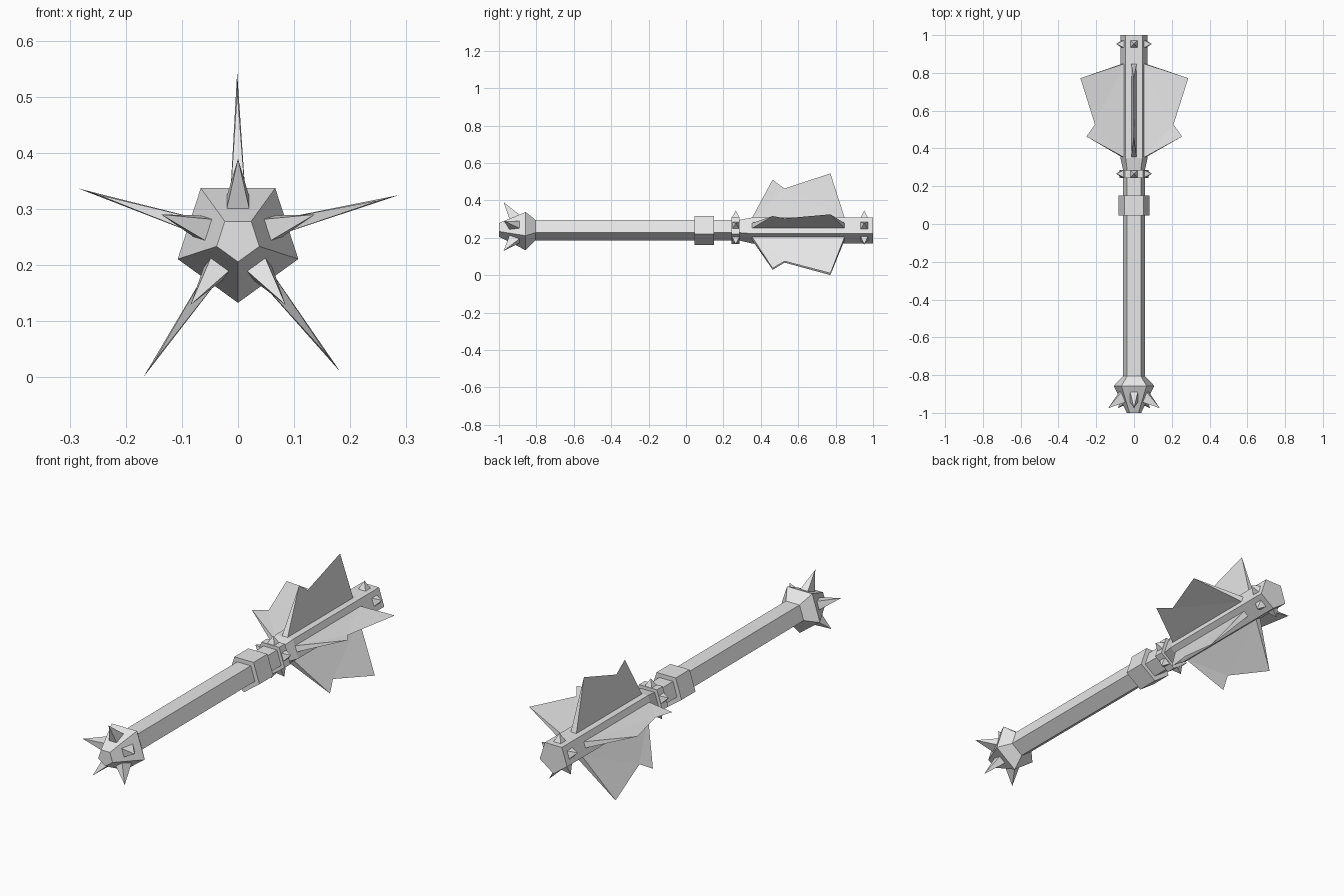
import bpy, bmesh
from math import radians, cos, sin
from mathutils import Vector

if "Cube" in bpy.data.objects:
    bpy.data.objects.remove(bpy.data.objects["Cube"])

AXIS_Z = 0.246
SIDES = 5
FACE_ANGLES = [90 + 72 * k for k in range(SIDES)]

steel = bpy.data.materials.new("grey_steel")
steel.use_nodes = True
steel.diffuse_color = (0.8, 0.8, 0.8, 1)
steel.node_tree.nodes["Principled BSDF"].inputs["Base Color"].default_value = (0.8, 0.8, 0.8, 1)


def point(angle, radius, y, side=0.0):
    """Point around the long axis; side shifts it along the tangent."""
    a = radians(angle)
    return Vector((radius * cos(a) - side * sin(a), y,
                   AXIS_Z + radius * sin(a) + side * cos(a)))


def build(name, bm):
    bmesh.ops.recalc_face_normals(bm, faces=bm.faces)
    mesh = bpy.data.meshes.new(name)
    bm.to_mesh(mesh)
    bm.free()
    mesh.materials.append(steel)
    obj = bpy.data.objects.new(name, mesh)
    bpy.context.collection.objects.link(obj)


def five_sided(name, profile):
    """Capped pentagonal body through (y, radius) stations."""
    bm = bmesh.new()
    rings = [[bm.verts.new(point(a + 36, r, y)) for a in FACE_ANGLES] for y, r in profile]
    for low, high in zip(rings, rings[1:]):
        for i in range(SIDES):
            j = (i + 1) % SIDES
            bm.faces.new((low[i], low[j], high[j], high[i]))
    bm.faces.new(rings[0])
    bm.faces.new(rings[-1])
    build(name, bm)


def spikes(name, back, front, half_width, tip):
    """Five square-based spikes; back, front and tip are (y, radius)."""
    for k, a in enumerate(FACE_ANGLES):
        bm = bmesh.new()
        base = [bm.verts.new(point(a, r, y, s * half_width))
                for (y, r), s in ((back, -1), (back, 1), (front, 1), (front, -1))]
        apex = bm.verts.new(point(a, tip[1], tip[0]))
        bm.faces.new(base)
        for i in range(4):
            bm.faces.new((base[i], base[(i + 1) % 4], apex))
        build(f"{name}_{k + 1}", bm)


def blade(name, angle, lean):
    """Notched wedge, thick at the root and sharp along its outline."""
    bm = bmesh.new()
    roots = [[bm.verts.new(point(angle, 0.055, y, s * 0.015)) for y in (0.35, 0.85)]
             for s in (-1, 1)]
    barb, notch, tip = [bm.verts.new(point(angle + lean, r, y))
                        for y, r in ((0.463, 0.264), (0.527, 0.217), (0.772, 0.298))]
    for near, far in roots:
        for tri in ((near, barb, notch), (near, notch, far), (notch, tip, far)):
            bm.faces.new(tri)
    (n1, f1), (n2, f2) = roots
    bm.faces.new((n1, n2, barb))
    bm.faces.new((f1, f2, tip))
    bm.faces.new((n1, f1, f2, n2))
    build(name, bm)


# Handle, fittings and head
five_sided("shaft", [(-0.83, 0.061), (0.30, 0.061)])
five_sided("pommel", [(-1.0, 0.04), (-0.857, 0.113), (-0.805, 0.061)])
five_sided("grip_collar", [(0.045, 0.086), (0.15, 0.086)])
five_sided("spiked_ring", [(0.243, 0.08), (0.287, 0.08)])
five_sided("head_core", [(0.287, 0.061), (0.35, 0.076), (1.0, 0.076)])

# Spikes on the pommel, ring and head end
spikes("pommel_spike", (-0.89, 0.077), (-0.944, 0.055), 0.02, (-0.975, 0.144))
spikes("ring_spike", (0.286, 0.062), (0.246, 0.062), 0.02, (0.266, 0.099))
spikes("head_spike", (0.973, 0.06), (0.933, 0.06), 0.02, (0.953, 0.1))

# Flanged blades, each leaning slightly
for k, (a, lean) in enumerate(zip(FACE_ANGLES, (0.3, 0.3, 1.5, 1.7, -2.6))):
    blade(f"blade_{k + 1}", a, lean)
